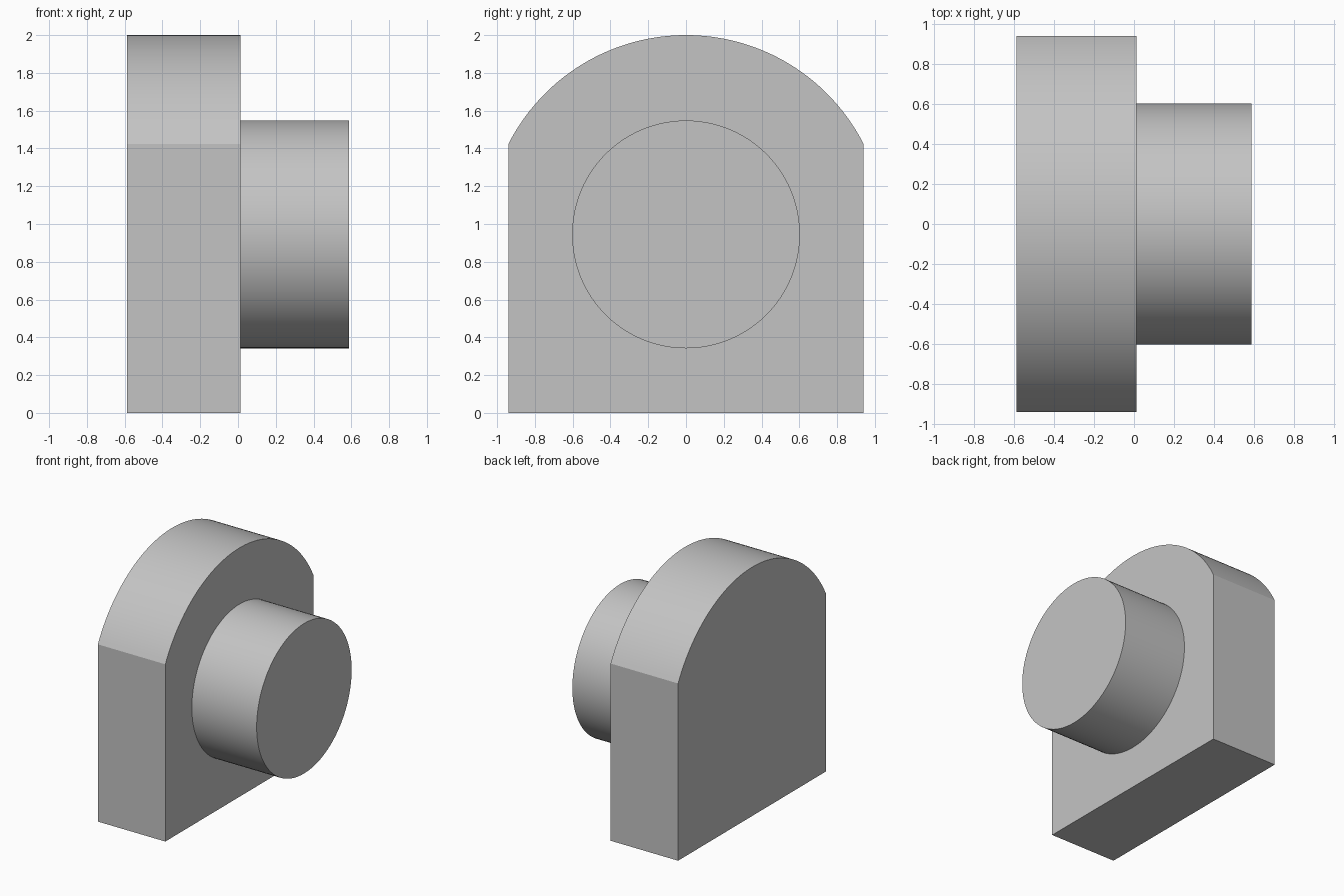
import bpy
import bmesh
from math import asin, cos, sin, pi, radians
from mathutils import Vector

cube = bpy.data.objects.get("Cube")
if cube:
    bpy.data.objects.remove(cube, do_unlink=True)

# Shared dimensions: the arched top and the round boss have the same axis
X_BACK, X_FACE, X_END = -0.588, 0.012, 0.588
HALF_WIDTH = 0.94
AXIS_Z = 0.945
ARCH_RADIUS = 1.055
BOSS_RADIUS = 0.603

grey = bpy.data.materials.new("plain grey")
grey.use_nodes = True
colour = (0.55, 0.55, 0.55, 1)
grey.diffuse_color = colour
grey.node_tree.nodes["Principled BSDF"].inputs["Base Color"].default_value = colour


def arc(radius, start, end, steps):
    """Points (y, z) on an arc around the shared axis, angles from +z."""
    angles = [start + (end - start) * i / steps for i in range(steps + 1)]
    return [(radius * sin(a), AXIS_Z + radius * cos(a)) for a in angles]


def extrude_profile(name, profile, x0, x1):
    """Extrude a closed (y, z) profile along x into a solid part."""
    bm = bmesh.new()
    face = bm.faces.new([bm.verts.new((x0, y, z)) for y, z in profile])
    result = bmesh.ops.extrude_face_region(bm, geom=[face], use_keep_orig=True)
    moved = [g for g in result["geom"] if isinstance(g, bmesh.types.BMVert)]
    bmesh.ops.translate(bm, verts=moved, vec=Vector((x1 - x0, 0, 0)))
    bmesh.ops.recalc_face_normals(bm, faces=bm.faces)
    mesh = bpy.data.meshes.new(name)
    bm.to_mesh(mesh)
    bm.free()
    mesh.materials.append(grey)
    obj = bpy.data.objects.new(name, mesh)
    bpy.context.collection.objects.link(obj)
    bpy.ops.object.select_all(action="DESELECT")
    obj.select_set(True)
    bpy.context.view_layer.objects.active = obj
    bpy.ops.object.shade_smooth_by_angle(angle=radians(20))
    return obj


# Upright plate with straight sides and an arched top
spread = asin(HALF_WIDTH / ARCH_RADIUS)
plate = [(HALF_WIDTH, 0), (-HALF_WIDTH, 0)] + arc(ARCH_RADIUS, -spread, spread, 64)
extrude_profile("arched_plate", plate, X_BACK, X_FACE)

# Round boss standing out from the plate
circle = arc(BOSS_RADIUS, 0, 2 * pi, 96)[:-1]
extrude_profile("round_boss", circle, X_FACE, X_END)
